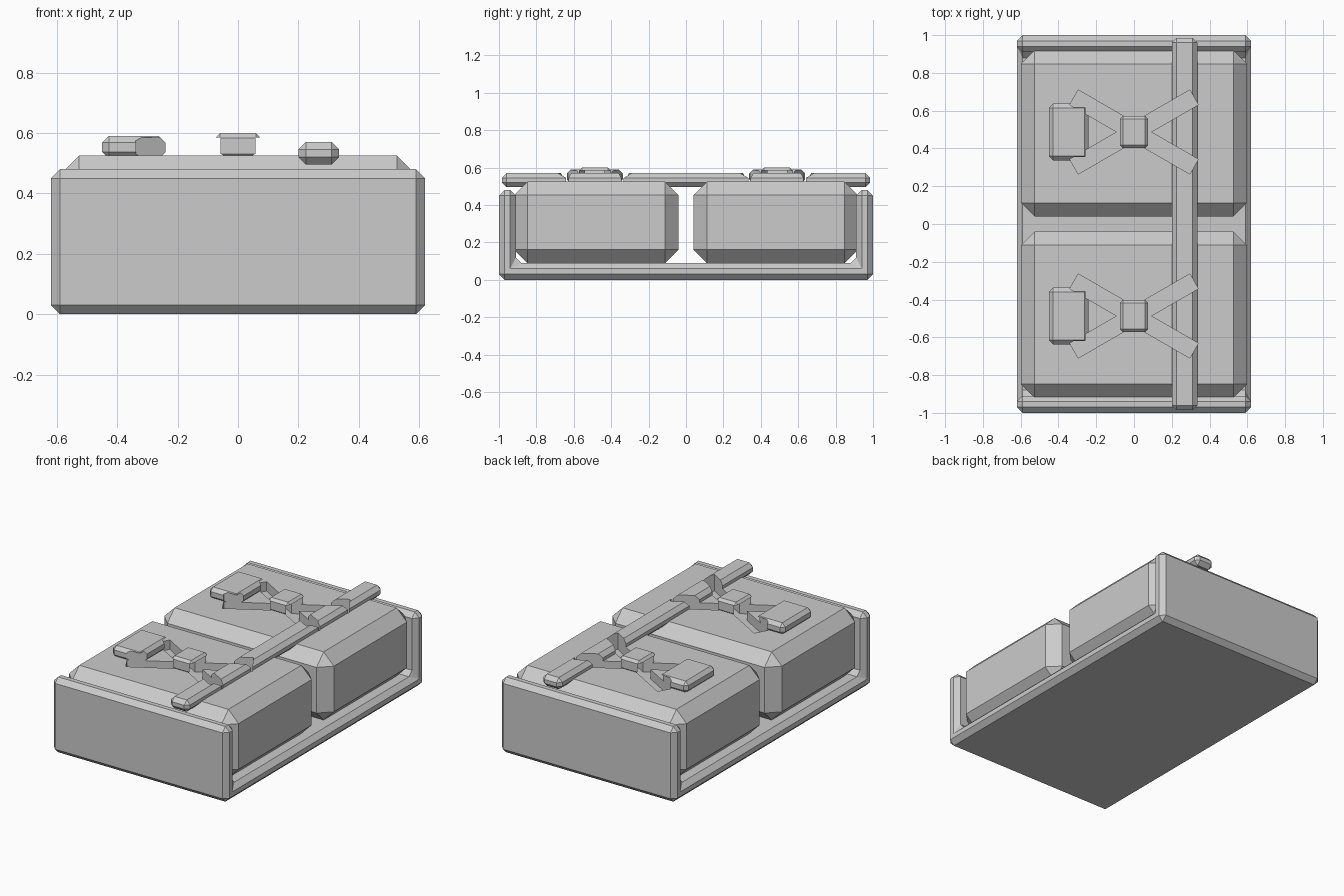
import bpy
import bmesh
from math import radians

cube = bpy.data.objects.get("Cube")
if cube:
    bpy.data.objects.remove(cube, do_unlink=True)

GREY = (0.6, 0.6, 0.6, 1)
mat = bpy.data.materials.new("plain_grey")
mat.use_nodes = True
mat.diffuse_color = GREY
mat.node_tree.nodes["Principled BSDF"].inputs["Base Color"].default_value = GREY


def add_object(name, bm, bevel=0):
    """Turn a bmesh into an object with an optional flat chamfer."""
    if bevel:
        bmesh.ops.recalc_face_normals(bm, faces=bm.faces)
        edges = [e for e in bm.edges if e.calc_face_angle(0) > 0.1]
        bmesh.ops.bevel(bm, geom=edges, offset=bevel, segments=1,
                        affect='EDGES', profile=0.5)
    mesh = bpy.data.meshes.new(name)
    bm.to_mesh(mesh)
    bm.free()
    mesh.materials.append(mat)
    ob = bpy.data.objects.new(name, mesh)
    bpy.context.collection.objects.link(ob)
    return ob


def box(name, lo, hi, bevel=0):
    bm = bmesh.new()
    bmesh.ops.create_cube(bm, size=1)
    for v in bm.verts:
        v.co = [(a + b) / 2 + c * (b - a) for a, b, c in zip(lo, hi, v.co)]
    return add_object(name, bm, bevel)


# Tray: U-shaped profile extruded across the width
W, H, T = 0.62, 0.48, 0.09
profile = [(-1, 0), (1, 0), (1, H), (1 - T, H), (1 - T, T),
           (T - 1, T), (T - 1, H), (-1, H)]
bm = bmesh.new()
face = bm.faces.new([bm.verts.new((-W, y, z)) for y, z in profile])
ext = bmesh.ops.extrude_face_region(bm, geom=[face])
bmesh.ops.translate(bm, vec=(2 * W, 0, 0),
                    verts=[g for g in ext["geom"] if isinstance(g, bmesh.types.BMVert)])
add_object("tray", bm, 0.03)

# Long rail across both blocks
rail = box("rail", (0.2, -0.985, 0.495), (0.335, 0.985, 0.57), 0.025)

carved, cutters = [rail], []
for side, label in ((-1, "front"), (1, "back")):
    # Large chamfered block with a latch and a square knob on top
    cy, ky = side * 0.48, side * 0.487
    carved += [
        box(label + "_block", (-0.598, cy - 0.44, 0.09), (0.598, cy + 0.44, 0.525), 0.072),
        box(label + "_latch", (-0.45, ky - 0.15, 0.515), (-0.24, ky + 0.15, 0.59), 0.022),
        box(label + "_knob", (-0.075, ky - 0.085, 0.515), (0.075, ky + 0.085, 0.6), 0.016),
    ]
    # Crossed arms that carve the X-shaped groove
    for angle in (-30, 30):
        arm = box("groove_cutter", (-0.367, -0.045, -0.06), (0.367, 0.045, 0.06))
        arm.location = (0, ky, 0.525)
        arm.rotation_euler.z = radians(angle)
        arm.hide_render = True
        cutters.append(arm)

# Carve the grooves, then discard the cutters
for ob in carved:
    for arm in cutters:
        mod = ob.modifiers.new("groove", 'BOOLEAN')
        mod.operation = 'DIFFERENCE'
        mod.solver = 'EXACT'
        mod.object = arm
bpy.context.view_layer.update()
deps = bpy.context.evaluated_depsgraph_get()
results = [bpy.data.meshes.new_from_object(ob.evaluated_get(deps)) for ob in carved]
for ob, mesh in zip(carved, results):
    ob.modifiers.clear()
    ob.data = mesh
for arm in cutters:
    bpy.data.objects.remove(arm, do_unlink=True)
